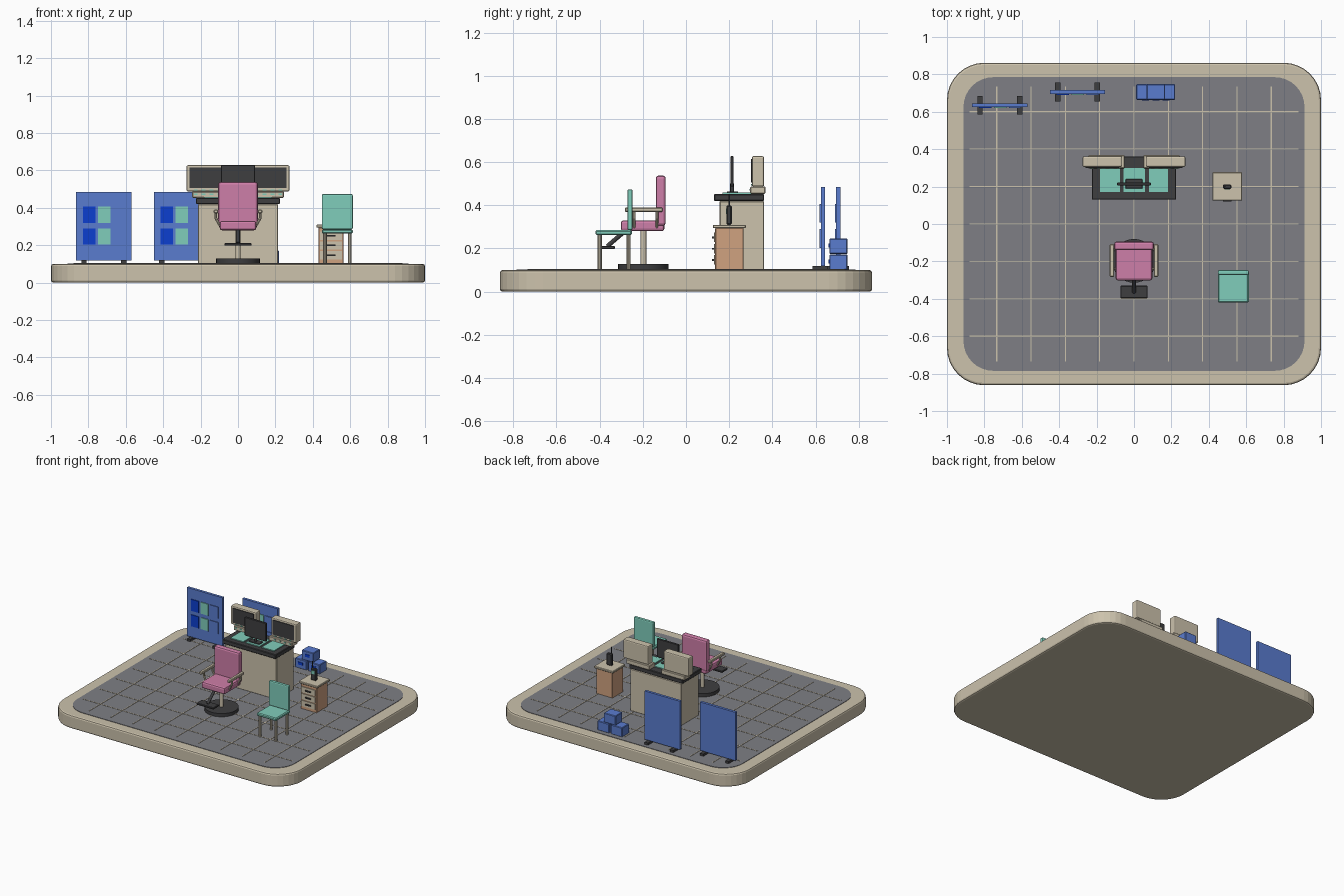
import bpy, bmesh, math
from mathutils import Vector, Matrix

if "Cube" in bpy.data.objects:
    bpy.data.objects.remove(bpy.data.objects["Cube"])


def mat(name, r, g, b):
    m = bpy.data.materials.new(name)
    lin = [((c / 255 + 0.055) / 1.055) ** 2.4 if c > 10 else c / 255 / 12.92 for c in (r, g, b)]
    m.diffuse_color = (*lin, 1)
    m.use_nodes = True
    m.node_tree.nodes["Principled BSDF"].inputs["Base Color"].default_value = m.diffuse_color
    return m


BEIGE = mat("beige", 204, 194, 172)
FLOOR = mat("floor_grey", 126, 127, 133)
DARK = mat("charcoal", 62, 62, 64)
PINK = mat("pink", 206, 126, 168)
TEAL = mat("teal", 128, 205, 187)
BLUE = mat("blue", 90, 124, 207)
BRIGHT = mat("bright_blue", 12, 62, 208)
TAN = mat("tan", 208, 162, 128)


def finish(bm, name, m, smooth=False):
    bmesh.ops.recalc_face_normals(bm, faces=bm.faces)
    me = bpy.data.meshes.new(name)
    bm.to_mesh(me)
    bm.free()
    ob = bpy.data.objects.new(name, me)
    bpy.context.collection.objects.link(ob)
    me.materials.append(m)
    if smooth:
        bpy.context.view_layer.objects.active = ob
        ob.select_set(True)
        bpy.ops.object.shade_smooth_by_angle(angle=math.radians(35))
        ob.select_set(False)
    return ob


def box(name, x, y, z, m, bevel=0.0, seg=1):
    """Box from (min, max) ranges with optionally bevelled edges."""
    bm = bmesh.new()
    bmesh.ops.create_cube(bm, size=1)
    for v in bm.verts:
        v.co = [r[0] + (c + 0.5) * (r[1] - r[0]) for c, r in zip(v.co, (x, y, z))]
    if bevel:
        bmesh.ops.bevel(bm, geom=bm.edges[:], offset=bevel, segments=seg, profile=0.5, affect='EDGES')
    return finish(bm, name, m)


def rod(name, a, b, r, m, sides=12):
    """Cylinder between two points."""
    a, b = Vector(a), Vector(b)
    d = b - a
    bm = bmesh.new()
    bmesh.ops.create_cone(bm, cap_ends=True, segments=sides, radius1=r, radius2=r, depth=d.length,
                          matrix=Matrix.Translation((a + b) / 2) @ d.to_track_quat('Z', 'Y').to_matrix().to_4x4())
    return finish(bm, name, m, True)


def slab(name, hx, hy, z0, z1, radius, m, bevel=0.0):
    """Rounded rectangle slab with softened rims."""
    bm = bmesh.new()
    pts = []
    for cx, cy, start in ((1, 1, 0), (-1, 1, 90), (-1, -1, 180), (1, -1, 270)):
        for i in range(9):
            t = math.radians(start + i * 90 / 8)
            pts.append((cx * (hx - radius) + radius * math.cos(t),
                        cy * (hy - radius) + radius * math.sin(t), z0))
    f = bm.faces.new([bm.verts.new(p) for p in pts])
    new = bmesh.ops.extrude_face_region(bm, geom=[f])['geom']
    bmesh.ops.translate(bm, verts=[v for v in new if isinstance(v, bmesh.types.BMVert)], vec=(0, 0, z1 - z0))
    if bevel:
        rims = [e for e in bm.edges if abs(e.verts[0].co.z - e.verts[1].co.z) < 1e-6]
        bmesh.ops.bevel(bm, geom=rims, offset=bevel, segments=2, profile=0.5, affect='EDGES')
    return finish(bm, name, m)


# Platform, floor and tile lines
slab("platform", 1.0, 0.862, 0, 0.1, 0.2, BEIGE, 0.012)
slab("floor", 0.912, 0.785, 0.09, 0.103, 0.16, FLOOR)
for i in range(-4, 5):
    x = i * 0.1835
    box("floor_line_long", (x - 0.003, x + 0.003), (-0.735, 0.735), (0.1, 0.1055), BEIGE)
for i in range(-3, 4):
    y = i * 0.2
    box("floor_line_cross", (-0.88, 0.88), (y - 0.003, y + 0.003), (0.1, 0.105), BEIGE)

# Desk with mats
box("desk_body", (-0.215, 0.215), (0.155, 0.362), (0.1, 0.42), BEIGE, 0.004)
box("desk_top", (-0.225, 0.225), (0.13, 0.362), (0.42, 0.453), DARK, 0.004)
for x0, x1 in ((-0.183, -0.075), (-0.055, 0.06), (0.08, 0.183)):
    box("desk_mat", (x0, x1), (0.17, 0.3), (0.45, 0.459), TEAL)

# Two bulky monitors
for s in (-1, 1):
    def span(a, b):
        return (min(s * a, s * b), max(s * a, s * b))
    box("monitor_shell", span(0.063, 0.275), (0.305, 0.362), (0.487, 0.628), BEIGE, 0.008, 2)
    box("monitor_screen", span(0.08, 0.258), (0.3, 0.31), (0.505, 0.615), DARK)
    box("monitor_foot", span(0.05, 0.245), (0.297, 0.368), (0.453, 0.487), BEIGE, 0.004)
    for k in range(4):
        x = s * (0.1 + k * 0.042)
        box("monitor_button", (x - 0.01, x + 0.01), (0.294, 0.3), (0.468, 0.476), TEAL)
        box("monitor_lamp", (x - 0.01, x + 0.01), (0.3, 0.307), (0.493, 0.499), TEAL)

# Slim centre monitor
box("centre_monitor", (-0.09, 0.09), (0.206, 0.221), (0.487, 0.628), DARK, 0.003)
rod("centre_monitor_neck", (0, 0.214, 0.455), (0, 0.214, 0.5), 0.009, DARK)
box("centre_monitor_foot", (-0.045, 0.045), (0.19, 0.24), (0.453, 0.465), DARK, 0.002)

# Drawer pedestal with a handset
box("pedestal_body", (0.43, 0.565), (0.135, 0.267), (0.1, 0.296), TAN, 0.003)
box("pedestal_top", (0.42, 0.578), (0.125, 0.277), (0.294, 0.31), BEIGE, 0.003)
for k in range(3):
    z = 0.147 + 0.052 * k
    box("drawer_front", (0.438, 0.557), (0.129, 0.136), (z - 0.022, z + 0.022), BEIGE)
    box("drawer_handle", (0.476, 0.52), (0.12, 0.13), (z - 0.004, z + 0.004), DARK)
box("handset", (0.476, 0.52), (0.188, 0.212), (0.31, 0.4), DARK, 0.005)
box("handset_screen", (0.484, 0.512), (0.185, 0.19), (0.36, 0.385), TEAL)
rod("handset_antenna", (0.486, 0.2, 0.39), (0.486, 0.2, 0.45), 0.004, DARK, 8)

# Pink swivel chair
rod("swivel_base", (0, -0.197, 0.1), (0, -0.197, 0.128), 0.117, DARK, 32)
rod("swivel_post", (0, -0.197, 0.125), (0, -0.197, 0.285), 0.013, BEIGE, 16)
box("swivel_seat", (-0.098, 0.098), (-0.302, -0.1), (0.28, 0.33), PINK, 0.012, 2)
box("swivel_back", (-0.106, 0.106), (-0.14, -0.094), (0.305, 0.538), PINK, 0.013, 2)
rod("footrest_arm", (0, -0.28, 0.283), (0, -0.365, 0.21), 0.01, DARK)
box("footrest_plate", (-0.072, 0.072), (-0.397, -0.33), (0.198, 0.212), DARK, 0.003)
for s in (-1, 1):
    box("armrest_pad", tuple(sorted((s * 0.106, s * 0.13))), (-0.283, -0.108), (0.37, 0.39), BEIGE, 0.004)
    for y in (-0.24, -0.135):
        rod("armrest_upper", (s * 0.119, y, 0.372), (s * 0.119, y, 0.34), 0.007, BEIGE, 8)
        rod("armrest_lower", (s * 0.119, y, 0.345), (s * 0.088, y, 0.29), 0.007, BEIGE, 8)

# Teal visitor chair
box("visitor_seat", (0.448, 0.614), (-0.42, -0.25), (0.262, 0.285), TEAL, 0.006)
box("visitor_back", (0.448, 0.614), (-0.272, -0.247), (0.285, 0.474), TEAL, 0.008, 2)
for x in (0.465, 0.598):
    for y in (-0.4, -0.266):
        rod("visitor_leg", (x, y, 0.1), (x, y, 0.265), 0.01, BEIGE, 10)

# Notice boards with cards
for x0, yc in ((-0.865, 0.635), (-0.45, 0.706)):
    box("notice_board", (x0, x0 + 0.296), (yc - 0.01, yc + 0.01), (0.118, 0.485), BLUE)
    for fx in (0.042, 0.254):
        box("board_foot", (x0 + fx - 0.014, x0 + fx + 0.014), (yc - 0.05, yc + 0.05), (0.1, 0.12), DARK)
    for k, m in enumerate((BRIGHT, TEAL, BLUE)):
        for z in (0.203, 0.32):
            cx = x0 + 0.036 + k * 0.08
            box("board_card", (cx, cx + 0.066), (yc - 0.016, yc - 0.008), (z, z + 0.087), m)

# Stack of storage boxes
for x0, z0 in ((0.012, 0.1), (0.122, 0.1), (0.068, 0.174)):
    box("storage_box", (x0, x0 + 0.098), (0.664, 0.748), (z0, z0 + 0.072), BLUE, 0.004)
    box("box_label", (x0 + 0.03, x0 + 0.068), (0.66, 0.666), (z0 + 0.03, z0 + 0.05), BRIGHT)
